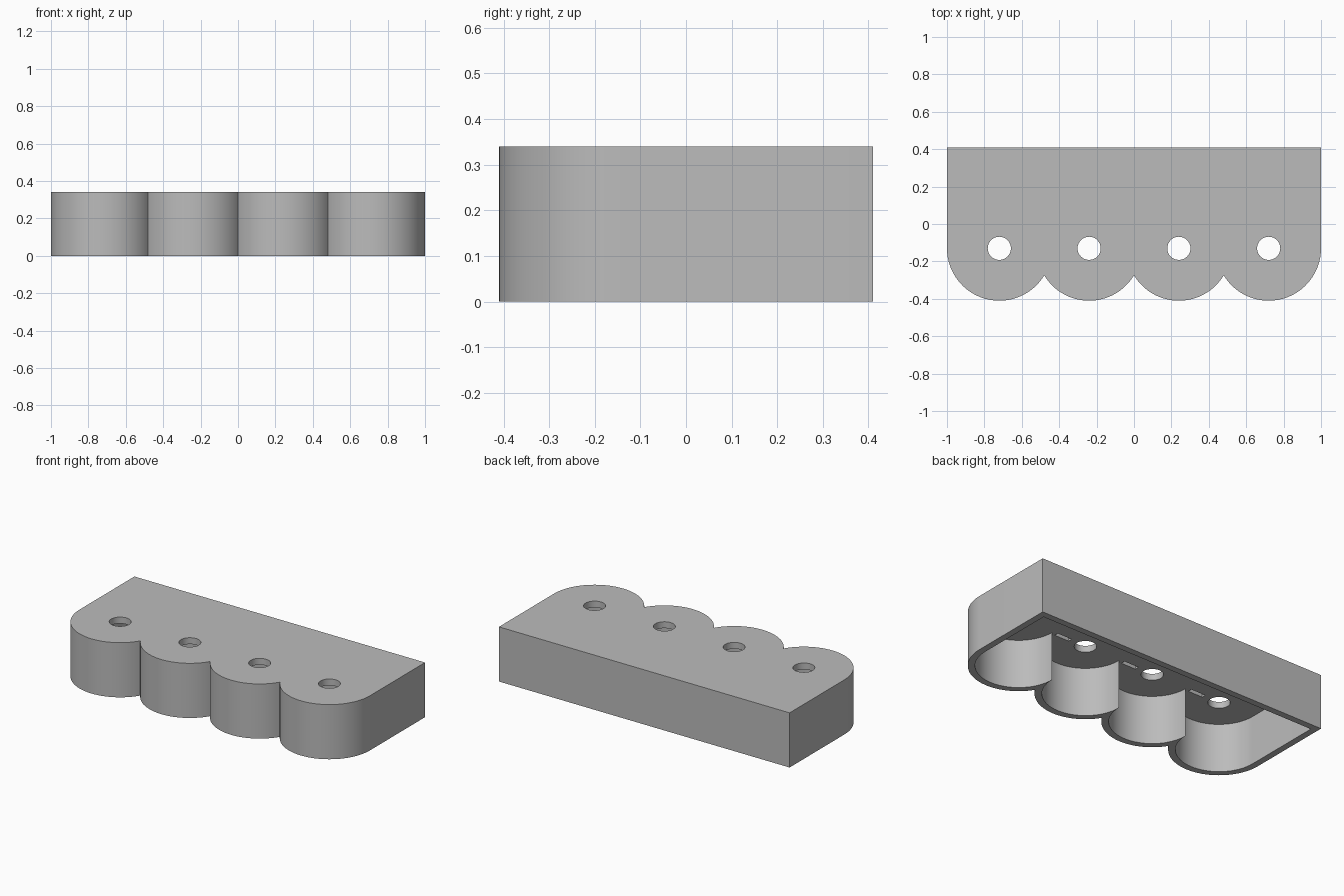
import bpy
import bmesh
from math import sin, cos, pi, acos

if "Cube" in bpy.data.objects:
    bpy.data.objects.remove(bpy.data.objects["Cube"], do_unlink=True)

HEIGHT, WALL = 0.34, 0.04
PITCH, BAY_Y, RADIUS = 0.48, -0.13, 0.28
BACK = 0.41
BAYS = [PITCH * (i - 1.5) for i in range(4)]

grey = bpy.data.materials.new("plain_grey")
grey.use_nodes = True
colour = (0.5, 0.5, 0.5, 1)
grey.diffuse_color = colour
grey.node_tree.nodes["Principled BSDF"].inputs["Base Color"].default_value = colour


def prism(name, outline, z0, z1):
    """Extrude a closed outline between two heights."""
    bm = bmesh.new()
    face = bm.faces.new([bm.verts.new((x, y, z0)) for x, y in outline])
    top = bmesh.ops.extrude_face_region(bm, geom=[face])["geom"]
    verts = [v for v in top if isinstance(v, bmesh.types.BMVert)]
    bmesh.ops.translate(bm, verts=verts, vec=(0, 0, z1 - z0))
    bmesh.ops.recalc_face_normals(bm, faces=bm.faces[:])
    mesh = bpy.data.meshes.new(name)
    bm.to_mesh(mesh)
    bm.free()
    mesh.materials.append(grey)
    obj = bpy.data.objects.new(name, mesh)
    bpy.context.collection.objects.link(obj)
    return obj


def arc(cx, r, start, end, steps=32):
    return [(cx + r * cos(start + (end - start) * i / steps),
             BAY_Y + r * sin(start + (end - start) * i / steps))
            for i in range(steps + 1)]


def scalloped(r, back):
    """Straight back with four round bays along the front."""
    half = BAYS[-1] + r
    cusp = acos(min(1, PITCH / 2 / r))
    points = [(half, back), (-half, back)]
    for i, cx in enumerate(BAYS):
        start = pi if i == 0 else pi + cusp
        end = 2 * pi if i == 3 else 2 * pi - cusp
        bay = arc(cx, r, start, end)
        points += bay if i == 0 else bay[1:]
    return points


def cut(target, cutter):
    cutter.hide_render = True
    mod = target.modifiers.new("cut", "BOOLEAN")
    mod.operation, mod.solver, mod.object = "DIFFERENCE", "EXACT", cutter
    bpy.context.view_layer.objects.active = target
    bpy.ops.object.modifier_apply(modifier=mod.name)
    bpy.data.objects.remove(cutter, do_unlink=True)


# Scalloped housing, hollow and open underneath
housing = prism("housing", scalloped(RADIUS, BACK), 0, HEIGHT)
ceiling = HEIGHT - WALL
cut(housing, prism("cavity", scalloped(RADIUS - WALL, BACK - WALL), -0.1, ceiling))

# Shaft hole and small locating pocket for each bay
for cx in BAYS:
    cut(housing, prism("shaft_hole", arc(cx, 0.062, 0, 2 * pi)[:-1], ceiling - 0.1, HEIGHT + 0.1))
    px, hx, hy = cx + 0.16, 0.05, 0.013
    pocket = [(px - hx, BAY_Y - hy), (px + hx, BAY_Y - hy),
              (px + hx, BAY_Y + hy), (px - hx, BAY_Y + hy)]
    cut(housing, prism("locating_pocket", pocket, ceiling - 0.05, ceiling + 0.02))

# Smooth bays with crisp edges
bpy.ops.object.select_all(action="DESELECT")
housing.select_set(True)
bpy.context.view_layer.objects.active = housing
bpy.ops.object.shade_smooth_by_angle(angle=pi / 6)
